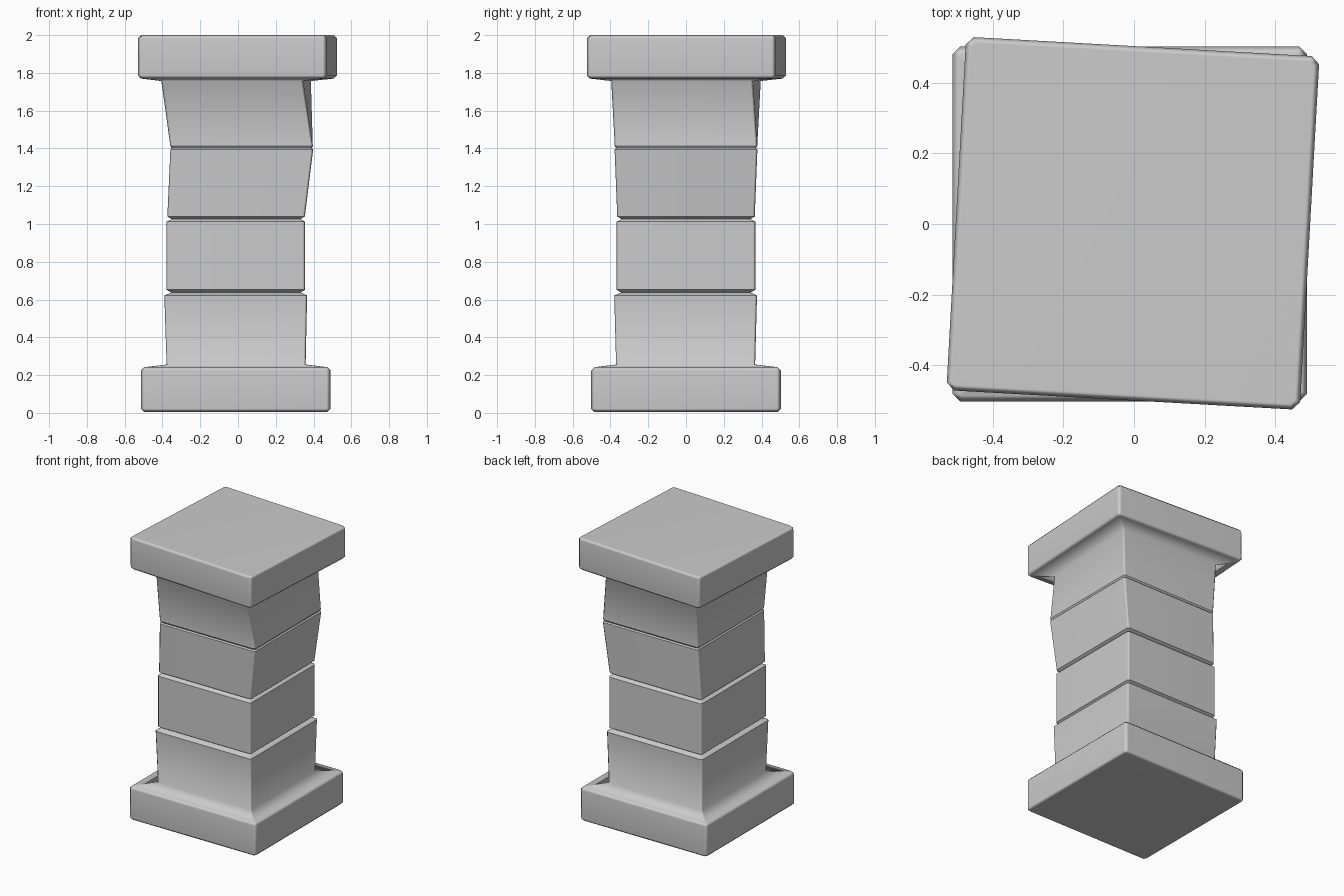
import bpy, bmesh, math

if "Cube" in bpy.data.objects:
    bpy.data.objects.remove(bpy.data.objects["Cube"])

# Each ring: z, half width, corner chamfer, centre x, centre y, twist in degrees, sharp crease
BASE = [
    (0.005, 0.485, 0.012, -0.012, 0, 0, False),
    (0.022, 0.502, 0.022, -0.012, 0, 0, False),
    (0.225, 0.502, 0.022, -0.012, 0, 0, False),
    (0.242, 0.485, 0.012, -0.012, 0, 0, False),
]
SHAFT = [
    (0.256, 0.368, 0.012, -0.010, -0.002, 0, False),
    (0.622, 0.378, 0.012, -0.012, -0.002, 0, True),
    (0.637, 0.342, 0.012, -0.010, 0, 0, True),      # lower groove
    (0.652, 0.367, 0.012, -0.012, 0, 0, True),
    (1.012, 0.367, 0.012, -0.012, 0, 0, True),
    (1.026, 0.341, 0.012, -0.010, 0, 0, True),      # middle groove
    (1.040, 0.364, 0.012, -0.010, 0, 0, True),
    (1.394, 0.378, 0.012, 0.020, 0, 0, True),
    (1.402, 0.370, 0.012, 0.020, 0, 0, True),       # upper groove
    (1.412, 0.377, 0.012, 0.019, 0, 0, True),
    (1.757, 0.376, 0.012, -0.010, 0, -3.2, False),
]
CAP = [
    (1.770, 0.485, 0.012, -0.003, 0.002, -3.2, False),
    (1.787, 0.501, 0.022, -0.003, 0.002, -3.2, False),
    (1.983, 0.501, 0.022, -0.003, 0.002, -3.2, False),
    (2.000, 0.485, 0.012, -0.003, 0.002, -3.2, False),
]


def ring(bm, z, h, c, cx, cy, twist, sharp):
    """Square ring with cut corners, turned about its centre."""
    i = h - c
    pts = [(h, -i), (h, i), (i, h), (-i, h), (-h, i), (-h, -i), (-i, -h), (i, -h)]
    s, k = math.sin(math.radians(twist)), math.cos(math.radians(twist))
    return [bm.verts.new((cx + x * k - y * s, cy + x * s + y * k, z)) for x, y in pts]


# Whole pillar lofted as one skin: base slab, grooved shaft, turned cap slab
profile = BASE + SHAFT + CAP
bm = bmesh.new()
rings = [ring(bm, *p) for p in profile]
for a, b in zip(rings, rings[1:]):
    for n in range(8):
        m = (n + 1) % 8
        f = bm.faces.new((a[n], a[m], b[m], b[n]))
        f.smooth = True
for f in (bm.faces.new(rings[0][::-1]), bm.faces.new(rings[-1])):
    f.smooth = True

# Groove creases stay crisp
for p, r in zip(profile, rings):
    if p[6]:
        for n in range(8):
            bm.edges.get((r[n], r[(n + 1) % 8])).smooth = False

mesh = bpy.data.meshes.new("pillar")
bm.to_mesh(mesh)
bm.free()
pillar = bpy.data.objects.new("pillar", mesh)
bpy.context.collection.objects.link(pillar)

# Large flat faces drive the shading so the bevels read as soft edges
wn = pillar.modifiers.new("weighted_normals", 'WEIGHTED_NORMAL')
wn.keep_sharp = True
